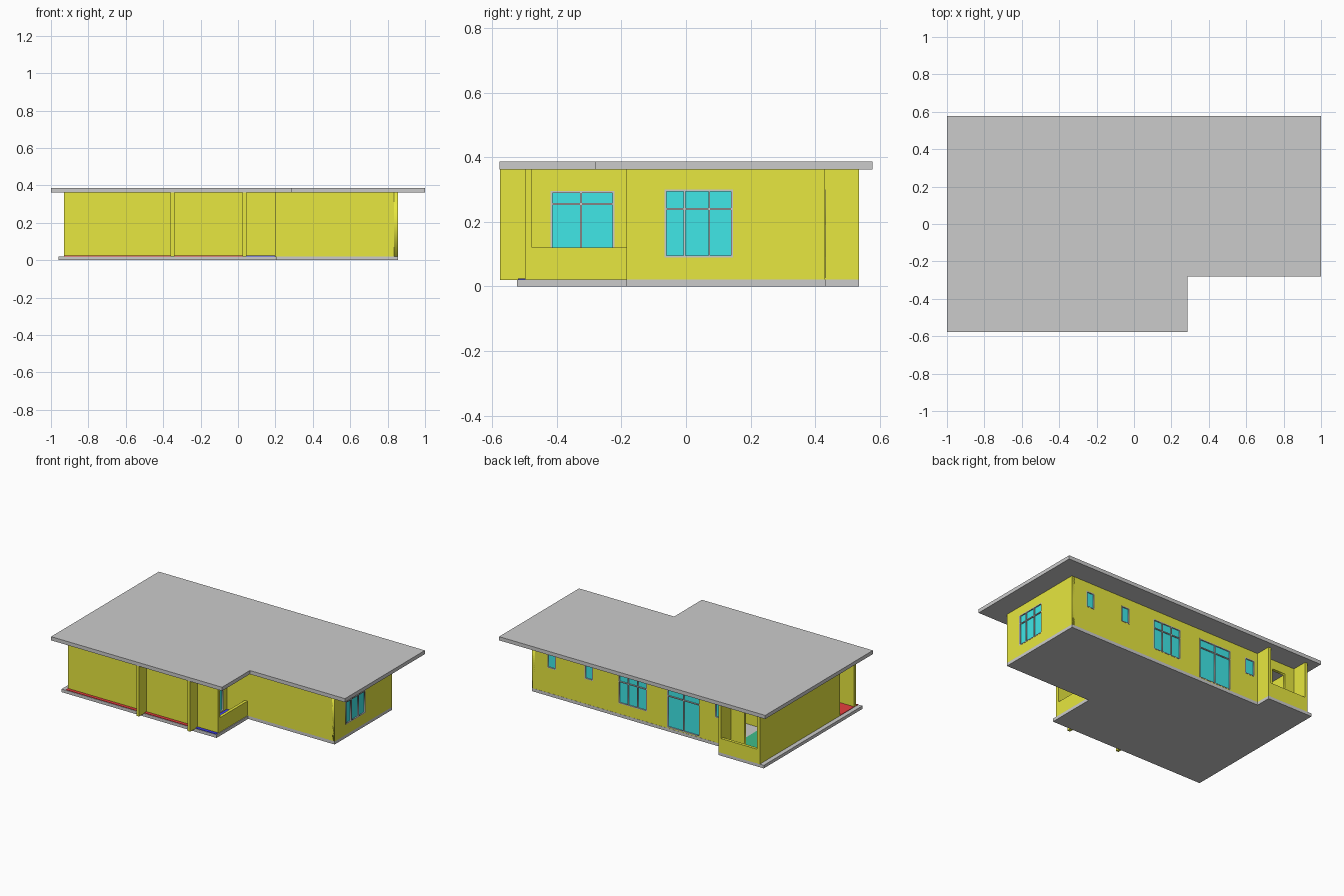
import bpy, bmesh
from math import radians

if "Cube" in bpy.data.objects:
    bpy.data.objects.remove(bpy.data.objects["Cube"])


def mat(name, rgb):
    m = bpy.data.materials.new(name)
    m.diffuse_color = (*rgb, 1)
    m.use_nodes = True
    m.node_tree.nodes["Principled BSDF"].inputs["Base Color"].default_value = m.diffuse_color
    return m


YELLOW = mat("yellow_render", (0.8, 0.8, 0.05))
GLASS = mat("glass", (0.05, 0.8, 0.8))
RED = mat("red_floor", (0.8, 0.05, 0.05))
BLUE = mat("blue_floor", (0.05, 0.05, 0.8))
GREEN = mat("green_floor", (0.05, 0.5, 0.25))
BOTTOM, TOP = 0.02, 0.363


def prism(name, outline, z0, z1, material=None):
    """Extrude a plan outline from z0 to z1."""
    bm = bmesh.new()
    face = bm.faces.new([bm.verts.new((x, y, z0)) for x, y in outline])
    ext = bmesh.ops.extrude_face_region(bm, geom=[face])["geom"]
    bmesh.ops.translate(bm, vec=(0, 0, z1 - z0),
                        verts=[v for v in ext if isinstance(v, bmesh.types.BMVert)])
    bmesh.ops.recalc_face_normals(bm, faces=bm.faces)
    me = bpy.data.meshes.new(name)
    bm.to_mesh(me)
    bm.free()
    ob = bpy.data.objects.new(name, me)
    bpy.context.collection.objects.link(ob)
    if material:
        me.materials.append(material)
    return ob


def box(name, x0, x1, y0, y1, z0, z1, material=None):
    return prism(name, [(x0, y0), (x1, y0), (x1, y1), (x0, y1)], z0, z1, material)


def panel(name, axis, pos, thick, rect, holes=(), material=None):
    """Upright panel along x or y, centred on pos, with rectangular holes (u0, u1, z0, z1)."""
    cu = bpy.data.curves.new(name, 'CURVE')
    cu.dimensions, cu.fill_mode, cu.extrude = '2D', 'BOTH', thick / 2
    for u0, u1, z0, z1 in [rect, *holes]:
        s = cu.splines.new('POLY')
        s.points.add(3)
        for p, (u, z) in zip(s.points, [(u0, z0), (u1, z0), (u1, z1), (u0, z1)]):
            p.co = (u, z, 0, 1)
        s.use_cyclic_u = True
    if material:
        cu.materials.append(material)
    ob = bpy.data.objects.new(name, cu)
    bpy.context.collection.objects.link(ob)
    ob.location = (0, pos, 0) if axis == 'x' else (pos, 0, 0)
    ob.rotation_euler = (radians(90), 0, 0 if axis == 'x' else radians(90))
    bpy.ops.object.select_all(action='DESELECT')
    ob.select_set(True)
    bpy.context.view_layer.objects.active = ob
    bpy.ops.object.convert(target='MESH')
    return ob


def window(name, axis, pos, rect, mullions=(), transom=None, bar=0.006):
    """Grey frame with bars and a thin pane of glass."""
    u0, u1, z0, z1 = rect
    us = [u0 + bar / 2, *mullions, u1 - bar / 2]
    zs = [z0 + bar / 2, *([transom] if transom else []), z1 - bar / 2]
    h = bar / 2
    holes = [(a + h, b - h, c + h, d - h)
             for a, b in zip(us, us[1:]) for c, d in zip(zs, zs[1:])]
    panel(name + "_frame", axis, pos, 0.023, rect, holes)
    panel(name + "_glass", axis, pos, 0.008,
          (u0 + 0.002, u1 - 0.002, z0 + 0.002, z1 - 0.002), material=GLASS)


# Flat roof and floor slab
prism("roof", [(-1, -0.578), (0.285, -0.578), (0.285, -0.28), (1, -0.28),
               (1, 0.578), (-1, 0.578)], 0.362, 0.387)
prism("floor_slab", [(-0.96, -0.523), (0.205, -0.523), (0.205, -0.184), (0.855, -0.184),
                     (0.855, 0.432), (-0.62, 0.432), (-0.62, 0.536), (-0.96, 0.536)], 0, 0.021)

# Coloured floor finishes
box("terrace_floor", -0.93, 0.025, -0.52, -0.326, 0.02, 0.024, RED)
box("balcony_floor", 0.045, 0.199, -0.52, -0.184, 0.02, 0.024, BLUE)
box("porch_floor", -0.91, -0.64, 0.1, 0.516, 0.02, 0.024, GREEN)

# Back wall with its windows, glazed door and porch doorway
small = [(0.675, 0.74, 0.19, 0.3), (0.397, 0.46, 0.19, 0.3), (-0.595, -0.52, 0.19, 0.3)]
triple = (-0.008, 0.206, 0.092, 0.3)
patio = (-0.405, -0.16, 0.026, 0.3)
porch_door = (-0.84, -0.74, 0.026, 0.3)
panel("back_wall", 'x', 0.421, 0.02, (-0.912, 0.853, BOTTOM, TOP),
      [*small, triple, patio, porch_door], YELLOW)
for i, r in enumerate(small):
    window(f"small_window_{i + 1}", 'x', 0.421, r)
window("back_window", 'x', 0.421, triple, (0.064, 0.134), 0.24)
window("patio_door", 'x', 0.421, patio, (-0.283,), 0.24)

# Right wall and window
right = (-0.066, 0.145, 0.09, 0.3)
panel("right_wall", 'y', 0.845, 0.02, (-0.184, 0.431, BOTTOM, TOP), [right], YELLOW)
window("right_window", 'y', 0.845, right, (-0.005, 0.072), 0.24)

# Remaining outer walls
box("left_wall", -0.93, -0.91, -0.326, 0.536, BOTTOM, TOP, YELLOW)
box("wing_front_wall", 0.03, 0.854, -0.184, -0.164, BOTTOM, TOP, YELLOW)
box("front_wall", -0.93, 0.2, -0.498, -0.477, BOTTOM, TOP, YELLOW)
box("terrace_back_wall", -0.912, 0.03, -0.326, -0.306, BOTTOM, TOP, YELLOW)

# Balcony: low side wall and glazed door behind it
box("balcony_parapet", 0.18, 0.2, -0.478, -0.183, BOTTOM, 0.12, YELLOW)
glazed = (-0.42, -0.222, 0.03, 0.296)
panel("balcony_inner_wall", 'y', 0.035, 0.02, (-0.478, -0.165, BOTTOM, TOP), [glazed], YELLOW)
window("balcony_door", 'y', 0.035, glazed, (-0.325,), 0.255)

# Back porch: full-height side wall and low parapet
box("porch_side_wall", -0.64, -0.62, 0.43, 0.536, BOTTOM, TOP, YELLOW)
box("porch_parapet", -0.911, -0.639, 0.516, 0.536, BOTTOM, 0.117, YELLOW)

# Inner partitions
box("hall_partition", -0.911, -0.5, 0.09, 0.1, BOTTOM, TOP, YELLOW)
box("room_partition", -0.51, -0.5, -0.307, 0.412, BOTTOM, TOP, YELLOW)

# Front fins
for i, x in enumerate((-0.36, 0.025)):
    box(f"front_fin_{i + 1}", x, x + 0.02, -0.577, -0.497, BOTTOM, TOP, YELLOW)
